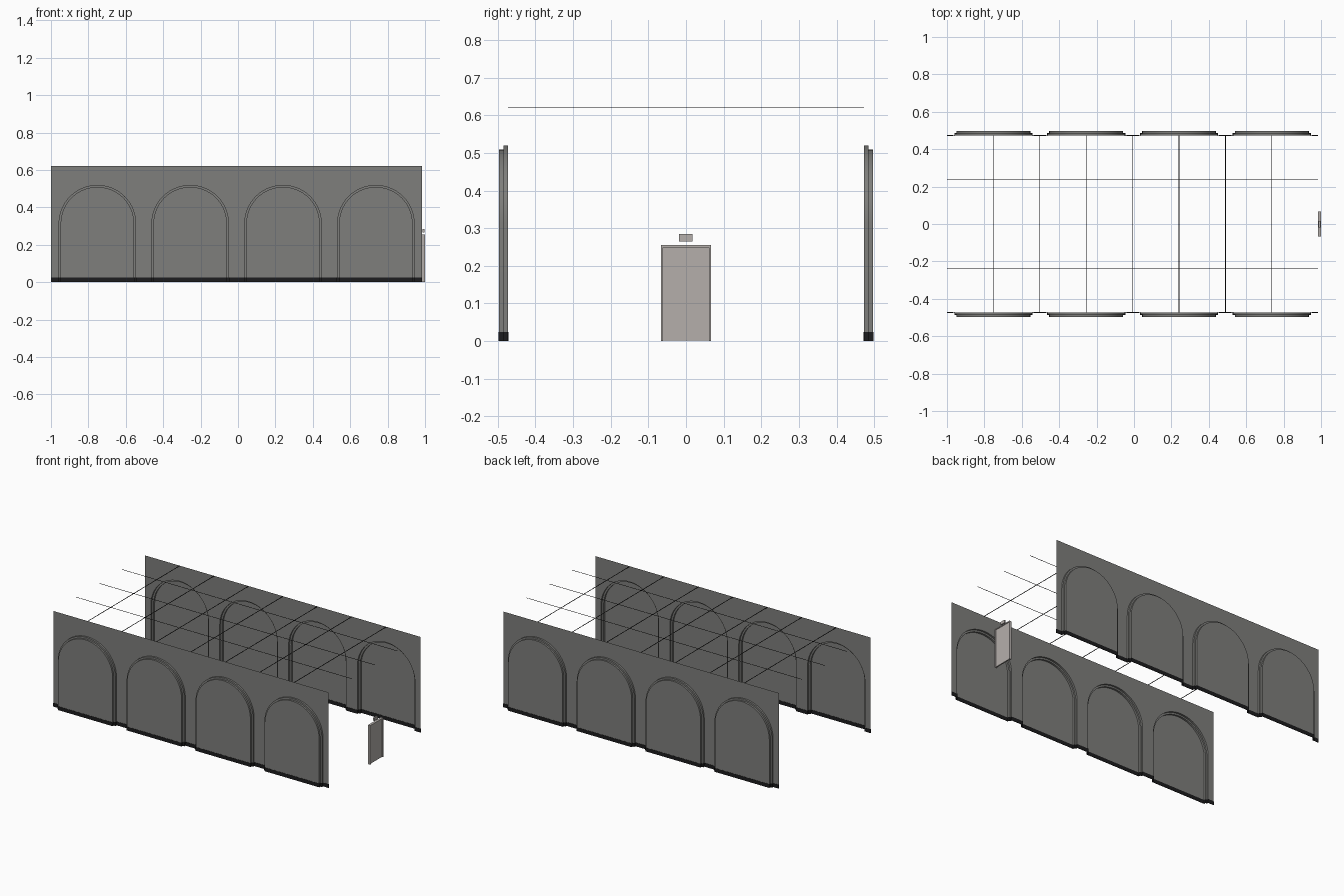
import bpy, bmesh, math

if "Cube" in bpy.data.objects:
    bpy.data.objects.remove(bpy.data.objects["Cube"])

X0, X1, TOP = -1.0, 0.985, 0.622
BAYS = 4
BAY = (X1 - X0) / BAYS
Y0, Y1, Y2 = 0.473, 0.485, 0.497      # wall plane, step plane, niche back
R1, R2, SPRING = 0.2075, 0.1965, 0.3125


def material(name, col):
    m = bpy.data.materials.new(name)
    m.diffuse_color = (*col, 1)
    m.use_nodes = True
    m.node_tree.nodes["Principled BSDF"].inputs["Base Color"].default_value = m.diffuse_color
    return m


GREY = material("wall grey", (0.21, 0.21, 0.20))
BLACK = material("trim black", (0.012, 0.012, 0.013))
PALE = material("door pale grey", (0.46, 0.43, 0.41))


def make(name, bm, mat):
    me = bpy.data.meshes.new(name)
    bmesh.ops.remove_doubles(bm, verts=bm.verts, dist=1e-5)
    bm.to_mesh(me)
    bm.free()
    ob = bpy.data.objects.new(name, me)
    bpy.context.collection.objects.link(ob)
    me.materials.append(mat)
    return ob


def mirror_y(ob):
    ob.modifiers.new("mirror", 'MIRROR').use_axis = (False, True, False)


def poly(bm, pts):
    return bm.faces.new([bm.verts.new(p) for p in pts])


def box(name, lo, hi, mat):
    bm = bmesh.new()
    bmesh.ops.create_cube(bm, size=1)
    for v in bm.verts:
        v.co = [(a + b) / 2 + c * (b - a) for a, b, c in zip(lo, hi, v.co)]
    return make(name, bm, mat)


def arch(cx, r, y, n=28):
    arc = [(cx - r * math.cos(math.pi * i / n), y,
            SPRING + r * math.sin(math.pi * i / n)) for i in range(n + 1)]
    return [(cx - r, y, 0)] + arc + [(cx + r, y, 0)]


# wall sheet with arched openings, and the stepped niches bulging outwards
wall, niche = bmesh.new(), bmesh.new()
plan = []
for b in range(BAYS):
    left, right = X0 + b * BAY, X0 + (b + 1) * BAY
    cx = (left + right) / 2
    loops = [arch(cx, R1, Y0), arch(cx, R1, Y1), arch(cx, R2, Y1), arch(cx, R2, Y2)]
    for a, c in ((left, cx - R1), (cx + R1, right)):
        poly(wall, [(a, Y0, 0), (c, Y0, 0), (c, Y0, TOP), (a, Y0, TOP)])
    arc = loops[0][1:-1]
    for p, q in zip(arc, arc[1:]):
        poly(wall, [p, q, (q[0], Y0, TOP), (p[0], Y0, TOP)])
    for A, B in zip(loops, loops[1:]):
        for i in range(len(A) - 1):
            poly(niche, [A[i], A[i + 1], B[i + 1], B[i]])
    poly(niche, loops[3])
    plan += [(left, Y0)] + [(l[0][0], l[0][1]) for l in loops]
    plan += [(l[-1][0], l[-1][1]) for l in reversed(loops)]
plan.append((X1, Y0))
mirror_y(make("side_wall", wall, GREY))
ob = make("arched_niches", niche, GREY)
mirror_y(ob)
bpy.context.view_layer.objects.active = ob
ob.select_set(True)
bpy.ops.object.shade_smooth_by_angle(angle=math.radians(30))

# skirting following the wall plan
bm = bmesh.new()
for (xa, ya), (xb, yb) in zip(plan, plan[1:]):
    poly(bm, [(xa, ya, 0), (xb, yb, 0), (xb, yb, 0.024), (xa, ya, 0.024)])
ob = make("skirting", bm, BLACK)
sol = ob.modifiers.new("thickness", 'SOLIDIFY')
sol.thickness, sol.offset = 0.004, 0
mirror_y(ob)

# ceiling grid of thin bars
W = 0.0018
for i in range(1, 8):
    x = X0 + i * (X1 - X0) / 8
    box("ceiling_cross_bar", (x - W, -Y0, TOP - 0.002), (x + W, Y0, TOP), BLACK)
for y in (-0.236, 0, 0.236):
    box("ceiling_long_bar", (X0, y - 0.001, TOP - 0.002), (X1, y + 0.001, TOP), BLACK)

# end door with frame and small plate above
for s in (-1, 1):
    y = sorted((s * 0.061, s * 0.067))
    box("door_frame_side", (0.984, y[0], 0), (1.0, y[1], 0.255), PALE)
box("door_frame_top", (0.984, -0.061, 0.249), (1.0, 0.061, 0.255), PALE)
box("door_leaf", (0.988, -0.061, 0.002), (0.996, 0.061, 0.249), PALE)
box("door_plate", (0.986, -0.018, 0.265), (0.996, 0.017, 0.284), PALE)
